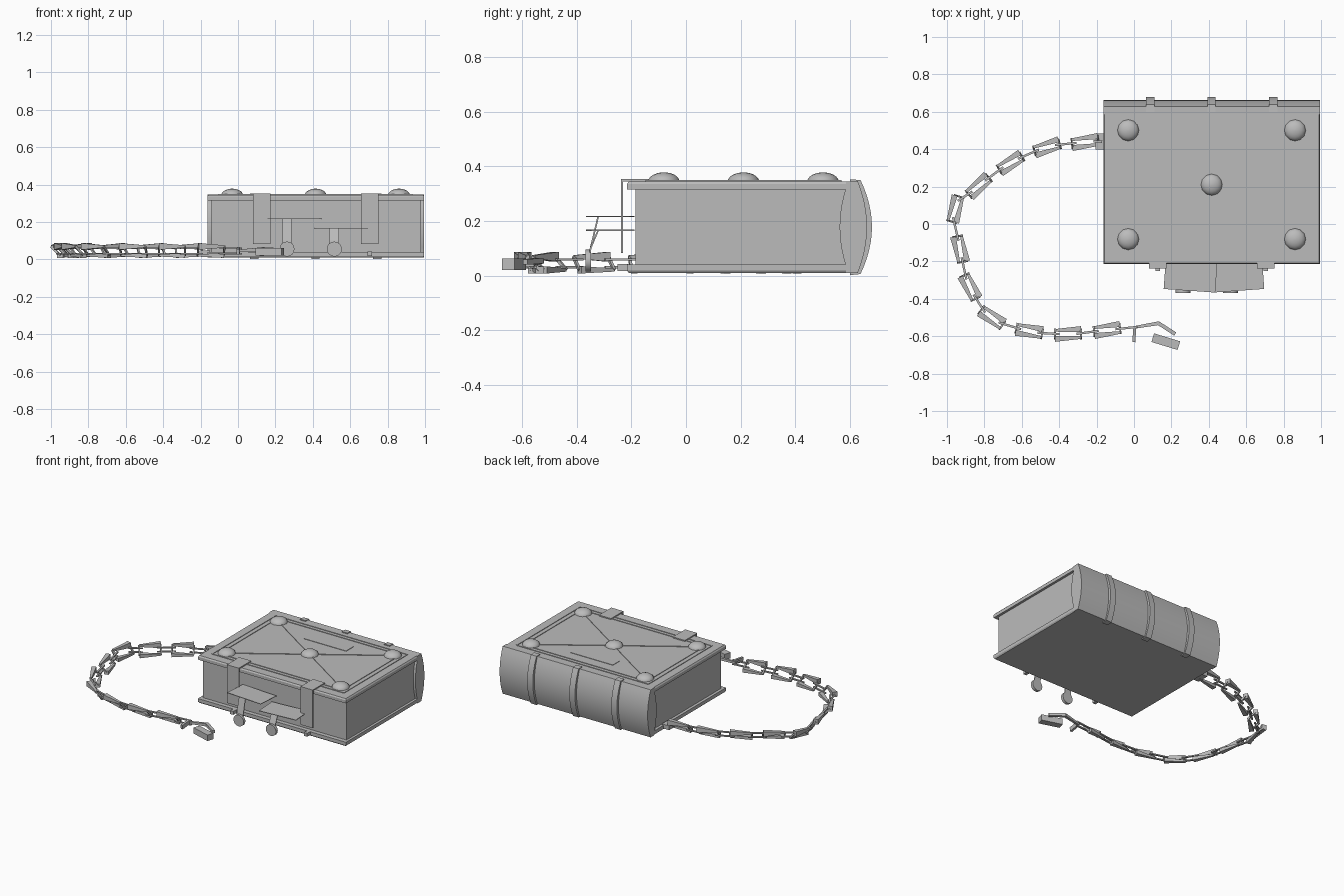
import bpy, bmesh, math
from mathutils import Vector, Matrix

if "Cube" in bpy.data.objects:
    bpy.data.objects.remove(bpy.data.objects["Cube"])

grey = bpy.data.materials.new("plain grey")
grey.diffuse_color = (0.5, 0.5, 0.5, 1)
grey.use_nodes = True
grey.node_tree.nodes["Principled BSDF"].inputs["Base Color"].default_value = grey.diffuse_color


def add(name, verts, faces, smooth=False):
    me = bpy.data.meshes.new(name)
    me.from_pydata(verts, [], faces)
    bm = bmesh.new()
    bm.from_mesh(me)
    bmesh.ops.recalc_face_normals(bm, faces=bm.faces)
    bm.to_mesh(me)
    bm.free()
    me.materials.append(grey)
    ob = bpy.data.objects.new(name, me)
    bpy.context.collection.objects.link(ob)
    if smooth:
        bpy.ops.object.select_all(action='DESELECT')
        ob.select_set(True)
        bpy.context.view_layer.objects.active = ob
        bpy.ops.object.shade_smooth_by_angle(angle=math.radians(40))
    return ob


def loft(name, rings, smooth=False):
    """Join equal rings of points into a capped solid."""
    n = len(rings[0])
    verts = [p for r in rings for p in r]
    faces = [tuple(range(n)), tuple(range(len(verts) - n, len(verts)))]
    for k in range(len(rings) - 1):
        for i in range(n):
            j = (i + 1) % n
            faces.append((k * n + i, k * n + j, (k + 1) * n + j, (k + 1) * n + i))
    return add(name, verts, faces, smooth)


def box(name, x, y, z, turn=0):
    c = Vector(((x[0] + x[1]) / 2, (y[0] + y[1]) / 2, 0))
    rot = Matrix.Rotation(math.radians(turn), 3, 'Z')
    ring = lambda h: [c + rot @ (Vector((a, b, h)) - c)
                      for a, b in ((x[0], y[0]), (x[1], y[0]), (x[1], y[1]), (x[0], y[1]))]
    return loft(name, [ring(z[0]), ring(z[1])])


def bar(name, a, b, wa, ha, wb=None, hb=None):
    """Straight bar from a to b whose section may taper."""
    a, b = Vector(a), Vector(b)
    wb, hb = wb or wa, hb or ha
    d = (b - a).normalized()
    side = d.cross(Vector((0, 0, 1)))
    side = side.normalized() if side.length > 0.01 else Vector((1, 0, 0))
    up = side.cross(d)
    ring = lambda p, w, h: [p + side * s * w / 2 + up * t * h / 2
                            for s, t in ((-1, -1), (1, -1), (1, 1), (-1, 1))]
    return loft(name, [ring(a, wa, ha), ring(b, wb, hb)])


def prism(name, profile, x0, x1, smooth=False):
    return loft(name, [[(x, y, z) for y, z in profile] for x in (x0, x1)], smooth)


# Covers with a slightly chamfered outer edge, and the page block
X0, X1, Y0 = -0.163, 0.995, -0.215


def cover(name, za, zb):
    rect = lambda d, z: [(X0 + d, Y0 + d, z), (X1 - d, Y0 + d, z), (X1 - d, 0.62, z), (X0 + d, 0.62, z)]
    mid = za + (zb - za) * 0.7
    loft(name, [rect(0, za), rect(0, mid), rect(0.006, zb)])


cover("top_cover", 0.315, 0.345)
cover("bottom_cover", 0.04, 0.010)
box("page_block", (-0.143, 0.978), (-0.185, 0.585), (0.038, 0.317))


# Rounded spine and its raised bands
def arc(y_edge, y_mid, half, n=12):
    return [(y_edge + (y_mid - y_edge) * (1 - (2 * i / n - 1) ** 2),
             0.178 + half * (2 * i / n - 1)) for i in range(n + 1)]


spine = ([(0.585, 0.010)] + arc(0.628, 0.662, 0.168) + [(0.585, 0.345)]
         + arc(0.583, 0.562, 0.137)[::-1])
prism("spine", spine, X0, X1, True)
band = [(0.60, 0.002)] + arc(0.638, 0.680, 0.172) + [(0.60, 0.352)]
for cx in (0.087, 0.415, 0.745):
    prism("spine_band", band, cx - 0.022, cx + 0.022, True)


# Domed studs
def dome(name, x, y, z, r, h, n=12):
    rings = []
    for k in range(6):
        t = math.pi / 2 * k / 5.3
        rings.append([(x + r * math.cos(t) * math.cos(2 * math.pi * i / n),
                       y + r * math.cos(t) * math.sin(2 * math.pi * i / n),
                       z + h * math.sin(t)) for i in range(n)])
    loft(name, rings, True)


MX, MY, TOP = 0.415, 0.21, 0.343
dome("center_stud", MX, MY, TOP, 0.058, 0.035)
for sx in (-1, 1):
    for sy in (-1, 1):
        cx, cy = MX + sx * 0.446, MY + sy * 0.291
        dome("corner_stud", cx, cy, TOP, 0.058, 0.035)
        bar("diagonal_rib", (MX, MY, TOP + 0.002), (cx, cy, TOP + 0.002), 0.009, 0.008)

# Two ribbed frames and the title plate on the top cover
for hx, hy in ((0.515, 0.355), (0.482, 0.325)):
    for s in (-1, 1):
        box("frame_rib", (MX - hx, MX + hx), (MY + s * hy - 0.004, MY + s * hy + 0.004), (TOP, 0.349))
        box("frame_rib", (MX + s * hx - 0.004, MX + s * hx + 0.004), (MY - hy, MY + hy), (TOP, 0.349))
box("title_plate", (0.25, 0.58), (0.38, 0.46), (TOP, 0.348))

# Clasp straps folded over the front edge, with pins on the lower cover
strap = [(-0.10, 0.345), (-0.10, 0.353), (-0.238, 0.353), (-0.238, 0.083),
         (-0.230, 0.083), (-0.230, 0.345)]
for cx in (0.126, 0.704):
    prism("clasp_strap", strap, cx - 0.047, cx + 0.047)
    bar("clasp_pin", (cx, -0.21, 0.03), (cx, -0.25, 0.03), 0.024, 0.024)

# Loose tags: flat leaves with hanging ribbons and seal discs
for x, z, turn, dx in ((0.302, 0.217, -4, 0.262), (0.553, 0.166, 4, 0.515)):
    box("tag_leaf", (x - 0.138, x + 0.138), (-0.357, -0.197), (z - 0.002, z + 0.002), turn)
    prism("tag_ribbon", [(-0.318, z), (-0.346, 0.10), (-0.352, 0.05),
                         (-0.358, 0.05), (-0.352, 0.10), (-0.324, z)], dx - 0.025, dx + 0.025)
    loft("seal_disc", [[(dx + 0.04 * math.cos(2 * math.pi * i / 16), y,
                         0.055 + 0.04 * math.sin(2 * math.pi * i / 16)) for i in range(16)]
                       for y in (-0.368, -0.348)], True)

# Chain: tapered open links, joined by slim connectors
box("chain_anchor", (-0.207, -0.15), (0.397, 0.485), (0.018, 0.048))
path = [(-0.262, 0.438), (-0.465, 0.41), (-0.66, 0.326), (-0.83, 0.203), (-0.955, 0.08),
        (-0.93, -0.134), (-0.877, -0.337), (-0.76, -0.50), (-0.56, -0.572),
        (-0.353, -0.588), (-0.144, -0.567)]
pts = [Vector((x, y, 0.045)) for x, y in [(-0.17, 0.44)] + path + [(0.02, -0.55)]]
ends = [pts[0]]
for p, c, q in zip(pts, pts[1:], pts[2:]):
    d = (q - p).normalized()
    n = Vector((-d.y, d.x, 0))
    a, b = c - d * 0.07, c + d * 0.07
    up = Vector((0, 0, 0.024))
    off = n * 0.025
    bar("link_side", a - off + up, b - off * 0.8 + up, 0.032, 0.036, 0.014, 0.012)
    bar("link_side", a + off * 0.8 - up, b + off - up, 0.014, 0.012, 0.032, 0.026)
    bar("link_end", a - off + up, a + off - up, 0.010, 0.012)
    bar("link_end", b - off + up, b + off - up, 0.010, 0.012)
    ends += [a + d * 0.025, b - d * 0.025]
ends.append(pts[-1])
for a, b in zip(ends[::2], ends[1::2]):
    for h in (-0.014, 0.014):
        bar("link_connector", a + Vector((0, 0, h)), b + Vector((0, 0, h)), 0.012, 0.008)

# End hook, cross pin and lock block
bar("hook_shank", (0.0, -0.553, 0.045), (0.135, -0.53, 0.055), 0.014, 0.014, 0.02, 0.02)
bar("hook_tip", (0.13, -0.53, 0.055), (0.22, -0.588, 0.05), 0.02, 0.02)
bar("cross_pin", (0.003, -0.555, 0.05), (0.0, -0.63, 0.04), 0.016, 0.03)
box("lock_block", (0.097, 0.243), (-0.653, -0.605), (0.02, 0.062), -17)
